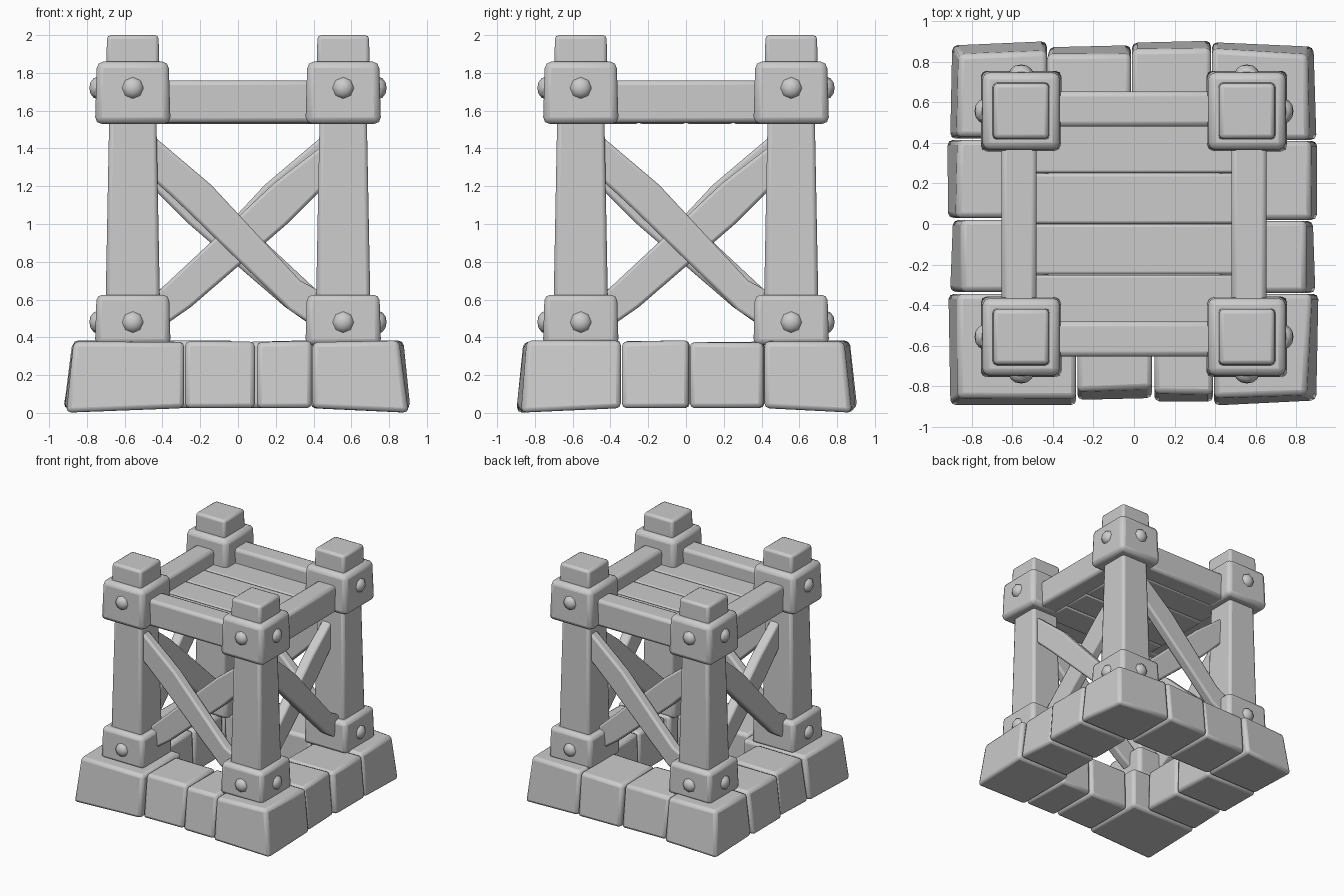
import bpy, bmesh, math, random
from mathutils import Matrix, Vector

if "Cube" in bpy.data.objects:
    bpy.data.objects.remove(bpy.data.objects["Cube"])

random.seed(4)


def finish(name, bm, bevel, seg=2, rot=0.0):
    bmesh.ops.recalc_face_normals(bm, faces=bm.faces)
    bmesh.ops.transform(bm, matrix=Matrix.Rotation(rot, 4, 'Z'), verts=bm.verts)
    me = bpy.data.meshes.new(name)
    bm.to_mesh(me)
    bm.free()
    ob = bpy.data.objects.new(name, me)
    bpy.context.collection.objects.link(ob)
    if bevel:
        m = ob.modifiers.new("Bevel", 'BEVEL')
        m.width, m.segments = bevel, seg
        m.limit_method, m.angle_limit = 'ANGLE', math.radians(30)
    bpy.context.view_layer.objects.active = ob
    ob.select_set(True)
    bpy.ops.object.shade_smooth_by_angle(angle=math.radians(35))
    ob.select_set(False)
    return ob


def box(name, low, high, z0, z1, bevel, seg=2, rot=0.0, tweak=None):
    """Six-sided block; low/high are (x0, x1, y0, y1) at z0 and z1."""
    bm = bmesh.new()
    bmesh.ops.create_cube(bm, size=2)
    for v in bm.verts:
        r, z = (low, z0) if v.co.z < 0 else (high, z1)
        v.co = Vector((r[0 if v.co.x < 0 else 1], r[2 if v.co.y < 0 else 3], z))
        if tweak:
            tweak(v.co)
    return finish(name, bm, bevel, seg, rot)


def square(c, h):
    return (c[0] - h, c[0] + h, c[1] - h, c[1] + h)


# Foundation stones: ground footprints, outer faces lean inward
stones = {
    "corner_stone": [(-.915, -.285, -.90, -.345), (.395, .912, -.89, -.345),
                     (-.915, -.43, .42, .90), (.385, .905, .415, .90)],
    "front_stone": [(-.28, .09, -.86, -.42), (.10, .39, -.875, -.42)],
    "back_stone": [(-.42, -.015, .42, .885), (-.01, .38, .42, .90)],
    "left_stone": [(-.90, -.42, -.335, .02), (-.915, -.42, .03, .415)],
    "right_stone": [(.42, .895, -.34, .015), (.42, .915, .02, .41)],
}
for name, rects in stones.items():
    for r in rects:
        top = list(r)
        for i in range(4):
            if abs(r[i]) > .8:
                top[i] -= math.copysign(.04, r[i])
            elif abs(r[i]) == .42:
                top[i] += math.copysign(.01, r[i])

        def weather(co, corner=name == "corner_stone"):
            low = co.z < .2
            tip = abs(co.x) > .8 and abs(co.y) > .8
            if corner and tip:
                co.x *= .985
                co.y *= .985
            if low:
                co.z = 0.0 if corner and tip else .025
            else:
                co.z += random.uniform(-.008, .006)
            if abs(co.x) > .8:
                co.x += random.uniform(-.012, .008)
            if abs(co.y) > .8:
                co.y += random.uniform(-.012, .008)
        box(name, r, top, .02, .38, .026, tweak=weather)

# Four corner posts with collars, caps and bolts
P = .557
for sx in (-1, 1):
    for sy in (-1, 1):
        c = (sx * P, sy * P)
        box("post", square(c, .148), square(c, .125), .36, 1.56, .022)
        box("lower_collar", square(c, .2), square(c, .192), .36, .625, .03)
        box("upper_collar", square(c, .2), square(c, .19), 1.53, 1.86, .035)
        box("post_cap", square(c, .142), square(c, .136), 1.8, 2.0, .02)
        for z in (.48, 1.72):
            for axis, s in ((0, sx), (1, sy)):
                bm = bmesh.new()
                bmesh.ops.create_uvsphere(bm, u_segments=8, v_segments=6, radius=.06)
                for v in bm.verts:
                    v.co.z *= .75
                turn = Matrix.Rotation(math.pi / 2, 4, 'Y' if axis == 0 else 'X')
                pos = Vector((c[0], c[1], z))
                pos[axis] = s * .742
                bmesh.ops.transform(bm, matrix=Matrix.Translation(pos) @ turn, verts=bm.verts)
                finish("bolt", bm, 0)


def brace(name, top_edge, low_edge, y0, y1, rot):
    """Bent plank outlined in x/z, extruded from y0 to y1."""
    bm = bmesh.new()
    outline = top_edge + low_edge[::-1]
    f = bm.faces.new([bm.verts.new((x, y0, z)) for x, z in outline])
    ext = bmesh.ops.extrude_face_region(bm, geom=[f])
    for v in ext['geom']:
        if isinstance(v, bmesh.types.BMVert):
            v.co.y = y1
    finish(name, bm, .016, 2, rot)


# Each side: top beam and two crossed braces
outer_top = [(-.5, 1.51), (-.21, 1.265), (-.14, 1.205), (.33, .70), (.48, .62)]
outer_low = [(-.5, 1.28), (-.36, 1.155), (-.27, 1.07), (.27, .545), (.48, .41)]
inner_top = [(.5, 1.455), (.26, 1.27), (.19, 1.215), (-.33, .73), (-.48, .59)]
inner_low = [(.5, 1.24), (.35, 1.09), (.26, 1.0), (-.25, .56), (-.48, .40)]
for k in range(4):
    a = k * math.pi / 2
    beam = (-.42, .42, -.655, -.48)
    box("top_beam", beam, beam, 1.535, 1.76, .025, rot=a)
    brace("outer_brace", outer_top, outer_low, -.65, -.565, a)
    brace("inner_brace", inner_top, inner_low, -.565, -.48, a)

# Platform planks
for i in range(4):
    y = -.5 + i * .25
    r = (-.5, .5, y + .001, y + .249)
    box("floor_plank", r, r, 1.53, 1.64, .014)
